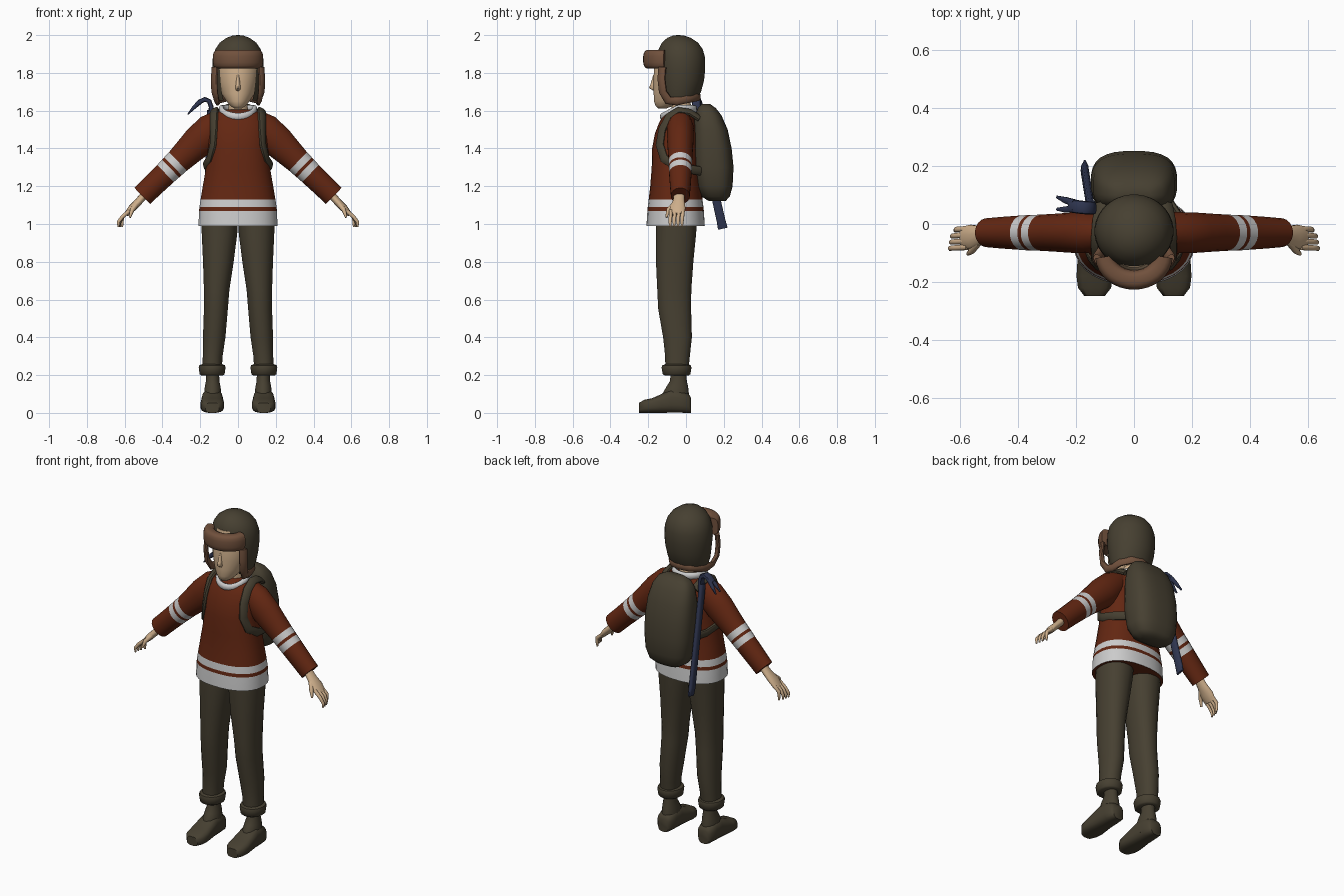
import bpy, bmesh, math
from mathutils import Vector as V


def material(name, rgb):
    m = bpy.data.materials.new(name)
    m.diffuse_color = (*rgb, 1)
    return m


OLIVE = material("dark olive cloth", (0.062, 0.051, 0.031))
RED = material("rust red wool", (0.125, 0.020, 0.006))
WHITE = material("white wool", (0.60, 0.60, 0.60))
SKIN = material("skin", (0.62, 0.43, 0.26))
BROWN = material("brown fur", (0.165, 0.082, 0.046))
NAVY = material("navy steel", (0.028, 0.036, 0.080))


def build(name, rings, mats, rule=None, closed=False, caps=True, drop=None):
    """Skin a list of point rings into one smooth mesh."""
    bm = bmesh.new()
    vs = [[bm.verts.new(p) for p in r] for r in rings]
    n = len(rings[0])
    pairs = list(zip(vs, vs[1:])) + ([(vs[-1], vs[0])] if closed else [])
    for a, b in pairs:
        for i in range(n):
            j = (i + 1) % n
            bm.faces.new((a[i], a[j], b[j], b[i]))
    if caps and not closed:
        bm.faces.new(vs[0][::-1])
        bm.faces.new(vs[-1])
    bmesh.ops.recalc_face_normals(bm, faces=bm.faces)
    if drop:
        gone = [f for f in bm.faces if drop(f.calc_center_median())]
        bmesh.ops.delete(bm, geom=gone, context='FACES')
    for f in bm.faces:
        if rule:
            f.material_index = rule(f.calc_center_median())
    me = bpy.data.meshes.new(name)
    bm.to_mesh(me)
    bm.free()
    for m in mats:
        me.materials.append(m)
    ob = bpy.data.objects.new(name, me)
    bpy.context.collection.objects.link(ob)
    bpy.context.view_layer.objects.active = ob
    ob.select_set(True)
    bpy.ops.object.shade_smooth_by_angle(angle=math.radians(50))
    ob.select_set(False)
    return ob


def ring(c, u, v, n, p):
    out = []
    for i in range(n):
        t = 2 * math.pi * (i + 0.5) / n
        co, si = math.cos(t), math.sin(t)
        out.append(c + u * math.copysign(abs(co) ** (2 / p), co)
                   + v * math.copysign(abs(si) ** (2 / p), si))
    return out


def stack(name, rows, mats, n=24, p=2.0, **kw):
    """Horizontal rings: (z, cx, cy, rx, ry)."""
    return build(name, [ring(V((cx, cy, z)), V((rx, 0, 0)), V((0, ry, 0)), n, p)
                        for z, cx, cy, rx, ry in rows], mats, **kw)


def sweep(name, pts, sizes, up, mats, n=10, p=2.0, closed=False, **kw):
    """Section (half width, half depth along up) carried along a path."""
    pts = [V(q) for q in pts]
    k = len(pts)
    if not isinstance(sizes, list):
        sizes = [sizes] * k
    rings = []
    for i, c in enumerate(pts):
        a = pts[(i - 1) % k] if closed else pts[max(i - 1, 0)]
        b = pts[(i + 1) % k] if closed else pts[min(i + 1, k - 1)]
        t = (b - a).normalized()
        side = t.cross(up(c) if callable(up) else V(up)).normalized()
        rings.append(ring(c, side * sizes[i][0], side.cross(t) * sizes[i][1], n, p))
    return build(name, rings, mats, closed=closed, **kw)


# Sweater body with hem stripes
def hem(c):
    return 1 if 0.992 < c.z < 1.07 or 1.09 < c.z < 1.13 else 0


stack("sweater_body", [(z, 0, cy, rx, ry) for z, cy, rx, ry in (
    (.99, -.055, .21, .155), (1.07, -.055, .207, .15), (1.09, -.055, .205, .148),
    (1.13, -.055, .199, .143), (1.2, -.055, .187, .135), (1.3, -.055, .17, .127),
    (1.4, -.055, .16, .125), (1.48, -.05, .16, .115), (1.54, -.045, .15, .096),
    (1.58, -.04, .128, .077), (1.605, -.035, .085, .06))],
    [RED, WHITE], n=32, p=2.3, rule=hem)

# Collar with a dip at the front
loop = [2 * math.pi * i / 24 for i in range(24)]
sweep("collar", [(.088 * math.sin(t), -.04 - .085 * math.cos(t),
                  1.61 - .042 * max(0, math.cos(t))) for t in loop],
      (.014, .02), (0, 0, 1), [WHITE], closed=True)

# Neck, head, nose
stack("neck", [(1.54, 0, -.02, .055, .055), (1.7, 0, -.03, .05, .05)], [SKIN], n=16)
stack("head", [(z, 0, cy, rx, ry) for z, cy, rx, ry in (
    (1.612, -.125, .02, .022), (1.625, -.115, .04, .047), (1.65, -.09, .062, .08),
    (1.69, -.06, .088, .112), (1.75, -.045, .107, .128), (1.82, -.045, .114, .126),
    (1.92, -.04, .095, .11))], [SKIN])
stack("nose", [(1.705, 0, -.16, .012, .012), (1.72, 0, -.172, .015, .024),
               (1.74, 0, -.17, .012, .018), (1.79, 0, -.165, .006, .008)], [SKIN], n=10)

# Cap shell with a face opening
stack("cap_shell", [(z, 0, cy, rx, ry) for z, cy, rx, ry in (
    (1.655, -.035, .108, .09), (1.7, -.03, .122, .11), (1.76, -.025, .131, .121),
    (1.82, -.025, .137, .127), (1.88, -.025, .134, .127), (1.925, -.028, .121, .117),
    (1.96, -.032, .097, .096), (1.985, -.037, .062, .063), (1.997, -.04, .03, .03),
    (2.0, -.04, .006, .006))], [OLIVE], n=36,
    drop=lambda c: c.z < 1.66 or (c.z < 1.83 and c.y < -.105))

# Fur brim across the forehead
arc = [math.radians(-88 + 11 * i) for i in range(17)]
sweep("cap_brim", [(.1 * math.sin(t), -.11 - .083 * math.cos(t), 1.872) for t in arc],
      (.034, .05), (0, 0, 1), [BROWN], n=16, p=3)

# Fur trim round the ear flaps and nape
half = [(.122, -.125, 1.83), (.126, -.13, 1.77), (.124, -.122, 1.7),
        (.113, -.095, 1.655), (.108, -.05, 1.65), (.1, .0, 1.662), (.06, .05, 1.672)]
trim = half + [(0, .064, 1.675)] + [(-x, y, z) for x, y, z in half[::-1]]
sweep("cap_trim", trim, (.024, .014), lambda c: V((c.x, c.y + .04, 0)), [BROWN])

# Backpack
stack("backpack", [(z, 0, cy, rx, ry) for z, cy, rx, ry in (
    (1.122, .165, .08, .045), (1.145, .157, .118, .075), (1.2, .15, .14, .097),
    (1.3, .145, .149, .107), (1.4, .14, .149, .102), (1.5, .13, .142, .091),
    (1.575, .117, .125, .071), (1.615, .11, .1, .047), (1.635, .105, .06, .022))],
    [OLIVE], n=28, p=2.8)

AX = V((.718, 0, -.696))
BASE = V((.18, -.03, 1.465))

for side, s in (("left", 1), ("right", -1)):
    def mir(pts):
        return [(s * x, y, z) for x, y, z in pts]

    # Sleeve with two white bands
    def band(c):
        d = (V((s * c.x, c.y, c.z)) - BASE).dot(AX)
        return 1 if .192 < d < .229 or .246 < d < .284 else 0

    rows = [(-.15, .05, .05), (-.06, .085, .072), (.04, .087, .07), (.12, .077, .066),
            (.192, .069, .063), (.229, .067, .062), (.246, .066, .062), (.284, .064, .06),
            (.38, .061, .055), (.455, .06, .05)]
    sweep(side + "_sleeve", mir([BASE + AX * d for d, _, _ in rows]),
          [(w, h) for _, h, w in rows], (0, 0, 1), [RED, WHITE], n=20, rule=band)

    # Hand: palm, four fingers, thumb
    sweep(side + "_palm", mir([(.49, -.035, 1.16), (.525, -.038, 1.12),
                               (.56, -.045, 1.085), (.592, -.047, 1.05)]),
          [(.028, .022), (.032, .02), (.044, .02), (.038, .013)], (0, 0, 1), [SKIN], n=12)
    for i in range(4):
        y, o = -.08 + .021 * i, (.008, .004, 0, -.012)[i]
        sweep(f"{side}_finger_{i}", mir([(.575, y, 1.07), (.612, y - .002, 1.038),
                                         (.626 + o, y - .004, 1.01), (.625 + o, y - .004, .985)]),
              [(.011, .011), (.011, .01), (.009, .009), (.005, .005)],
              (0, 1, 0), [SKIN], n=8)
    sweep(side + "_thumb", mir([(.535, -.06, 1.105), (.56, -.093, 1.075), (.573, -.104, 1.035)]),
          [(.016, .014), (.012, .012), (.006, .006)], (1, 0, 0), [SKIN], n=8)

    # Trouser leg and rolled cuff
    stack(side + "_trouser_leg", [(z, s * cx, cy, rx, ry) for z, cx, cy, rx, ry in (
        (1.05, .098, -.05, .098, .11), (.95, .098, -.053, .095, .108),
        (.8, .104, -.06, .082, .1), (.65, .113, -.062, .068, .091),
        (.55, .117, -.06, .064, .088), (.4, .126, -.045, .06, .077),
        (.3, .134, -.045, .053, .066), (.23, .137, -.048, .052, .062))],
        [OLIVE], n=20, p=2.2)
    stack(side + "_cuff", [(z, s * .137, -.05, .072 * k, .08 * k) for z, k in (
        (.198, .8), (.205, .93), (.24, 1), (.252, .95), (.258, .75))], [OLIVE], n=20)

    # Boot: shaft and foot
    stack(side + "_boot_shaft", [(z, s * .134, cy, rx, ry) for z, cy, rx, ry in (
        (.24, -.04, .034, .041), (.17, -.04, .036, .045), (.14, -.046, .042, .058),
        (.1, -.055, .047, .072), (.03, -.06, .05, .08))], [OLIVE], n=16)
    foot = [(.027, .04, .034), (.015, .05, .046), (-.03, .06, .053), (-.08, .062, .056),
            (-.13, .05, .06), (-.18, .039, .063), (-.22, .035, .058), (-.248, .027, .036)]
    build(side + "_boot_foot", [ring(V((s * .136, y, h)), V((w, 0, 0)), V((0, 0, h)), 16, 3)
                                for y, h, w in foot], [OLIVE])

    # Backpack strap over the shoulder and under the arm
    sweep(side + "_strap", mir([(.11, .07, 1.56), (.12, .02, 1.592), (.125, -.04, 1.602),
                                (.127, -.09, 1.57), (.128, -.125, 1.5), (.132, -.138, 1.42),
                                (.15, -.115, 1.345), (.172, -.055, 1.31), (.155, .025, 1.29),
                                (.12, .08, 1.28)]),
          (.024, .012), lambda c: V((c.x, c.y + .05, (c.z - 1.35) * .8)), [OLIVE], p=3)

# Pry bar on the pack: shaft, hook, two claws
sweep("bar_shaft", [(-.15, .056, 1.6), (-.158, .11, 1.35), (-.17, .185, 1.02), (-.17, .195, .975)],
      [(.022, .014), (.022, .014), (.024, .014), (.027, .006)], (1, 0, 0), [NAVY], p=3)
sweep("bar_hook", [(-.145, .06, 1.57), (-.142, .055, 1.62), (-.152, .055, 1.65),
                   (-.175, .057, 1.66), (-.2, .06, 1.648), (-.22, .063, 1.63)],
      (.013, .023), (0, 1, 0), [NAVY], p=3)
for name, d in (("front", -1), ("back", 1)):
    sweep(f"bar_claw_{name}", [(-.205, .062 + .01 * d, 1.645), (-.235, .066 + .016 * d, 1.615),
                               (-.266, .072 + .021 * d, 1.58)],
          [(.012, .013), (.01, .011), (.003, .005)], (0, 1, 0), [NAVY], n=8, p=3)
